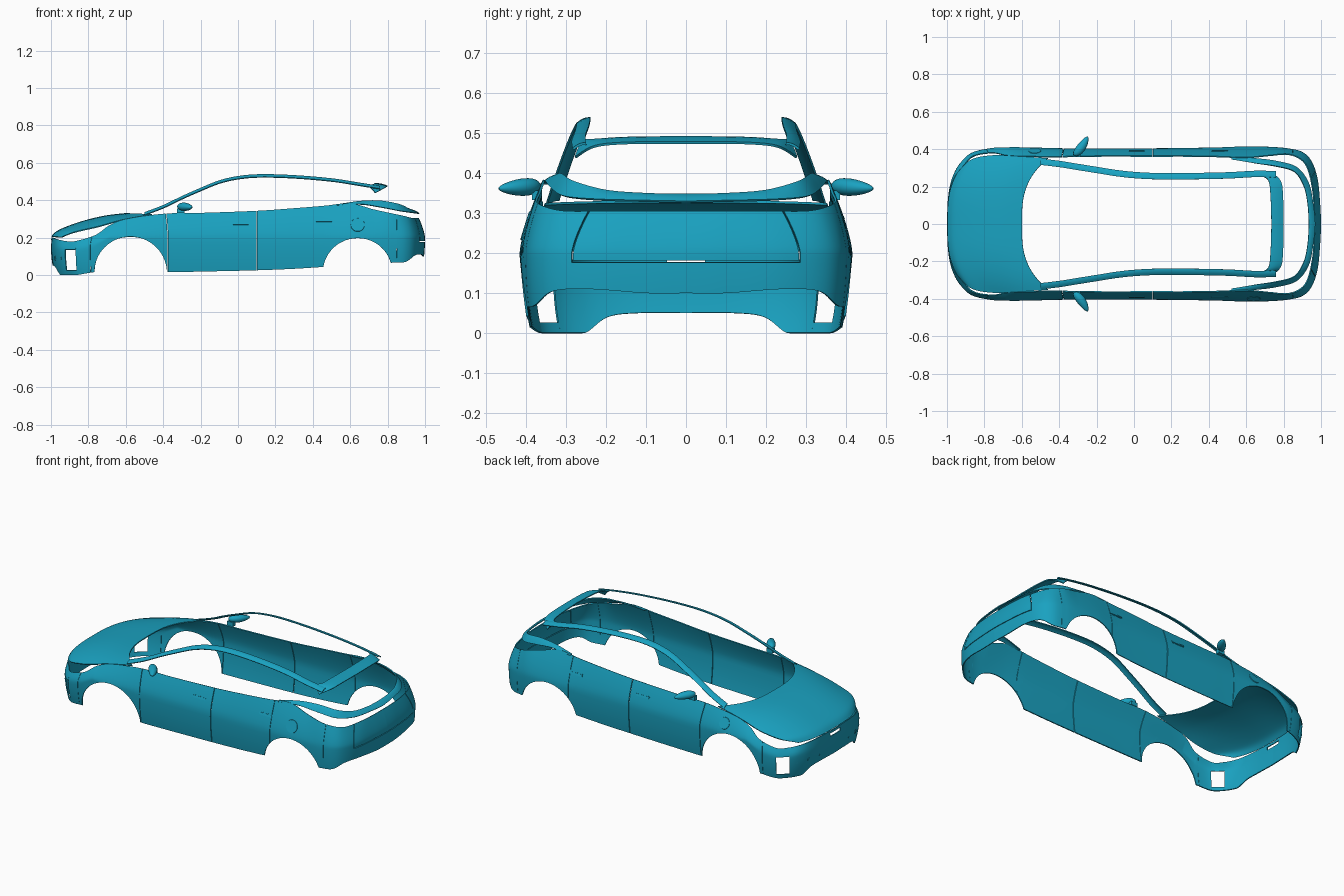
import bpy, bmesh, math
from mathutils import Vector, Matrix

if "Cube" in bpy.data.objects:
    bpy.data.objects.remove(bpy.data.objects["Cube"])

paint = bpy.data.materials.new("teal_paint")
paint.diffuse_color = (0.01, 0.36, 0.53, 1)
paint.use_nodes = True
paint.node_tree.nodes["Principled BSDF"].inputs["Base Color"].default_value = paint.diffuse_color

# Body stations, nose to tail: outer x, y | bottom z | top edge x, y, z
ST = [(-1.0, 0, .05, -.998, 0, .20), (-.996, .12, .05, -.993, .12, .20),
      (-.985, .2, .04, -.98, .2, .195), (-.965, .265, .0, -.955, .26, .188),
      (-.93, .325, .0, -.91, .315, .18), (-.87, .38, .0, -.86, .365, .183),
      (-.77, .405, .015, -.76, .382, .215), (-.68, .41, .015, -.68, .368, .27),
      (-.58, .41, .015, -.58, .363, .303), (-.38, .405, .015, -.39, .362, .328),
      (-.2, .405, .018, -.2, .365, .332), (.1, .405, .025, .1, .365, .343),
      (.3, .407, .033, .3, .365, .357), (.46, .41, .043, .46, .362, .37),
      (.6, .415, .05, .6, .357, .383), (.72, .413, .055, .72, .368, .352),
      (.82, .405, .065, .82, .375, .33), (.90, .385, .07, .89, .35, .315),
      (.95, .335, .105, .93, .30, .305), (.982, .24, .11, .955, .2, .305),
      (.996, .1, .1, .965, .1, .305), (1.0, 0, .1, .967, 0, .305)]
END = len(ST) - 1
ARCHES = [(-.575, .01, .195), (.64, .01, .187)]


def spline(keys, t):
    """Smooth curve through keys, t counts keys."""
    n = len(keys) - 1
    i = max(0, min(n - 1, int(t)))
    f = t - i
    a, b, c, d = (keys[max(0, min(n, i + k))] for k in (-1, 0, 1, 2))
    return [.5 * (2 * q + (r - p) * f + (2 * p - 5 * q + 4 * r - s) * f * f
                  + (3 * q - p - 3 * r + s) * f ** 3) for p, q, r, s in zip(a, b, c, d)]


def t_at(x):
    lo, hi = 0.0, float(END)
    for _ in range(40):
        mid = (lo + hi) / 2
        lo, hi = (mid, hi) if spline(ST, mid)[0] < x else (lo, mid)
    return lo


def surf(t, z):
    """Point on the body side at station t and height z."""
    xo, yo, _, xt, yt, zt = spline(ST, t)
    zm = min(.2, .75 * zt)
    if z > zm:
        q = min(1, (z - zm) / (zt - zm)) ** 1.4
        return Vector((xo + (xt - xo) * q, yo + (yt - yo) * q, z))
    k = ((zm - z) / zm) ** 2
    return Vector((xo * (1 - .02 * k * abs(xo) ** 6), yo * (1 - .045 * k), z))


def z_range(t):
    s = spline(ST, t)
    zb = max(0, s[2])
    for cx, cz, r in ARCHES:
        d = r * r - (s[0] - cx) ** 2
        if d > 0:
            zb = max(zb, cz + math.sqrt(d))
    return zb, s[5]


def add_grid(bm, rows, flip=False):
    vs = [[bm.verts.new(p) for p in row] for row in rows]
    for a, b in zip(vs, vs[1:]):
        for j in range(len(a) - 1):
            f = (a[j], b[j], b[j + 1], a[j + 1])
            bm.faces.new(f[::-1] if flip else f)


def finish(name, bm, mirror=True, thick=.006):
    me = bpy.data.meshes.new(name)
    bm.to_mesh(me)
    bm.free()
    me.materials.append(paint)
    ob = bpy.data.objects.new(name, me)
    bpy.context.collection.objects.link(ob)
    if mirror:
        m = ob.modifiers.new("mirror", 'MIRROR')
        m.use_axis = (False, True, False)
        m.merge_threshold = .0005
    if thick:
        s = ob.modifiers.new("skin", 'SOLIDIFY')
        s.thickness, s.offset = thick, -1
    return ob


def panel(name, *pieces):
    """Body panel from pieces (t start, t end, z low, z high)."""
    bm = bmesh.new()
    for ta, tb, zlo, zhi in pieces:
        n = max(4, math.ceil((tb - ta) * 9))
        ts = [ta + (tb - ta) * i / n for i in range(n + 1)]
        for cx, cz, r in ARCHES:
            at = [t_at(cx - r * math.cos(math.pi * i / 36)) for i in range(37)]
            ts += [t for t in at if ta + .002 < t < tb - .002]
        rows = []
        for t in sorted(ts):
            b, top = z_range(t)
            b, top = max(b, zlo), min(top, zhi)
            rows.append([surf(t, b + (top - b) * j / 14) for j in range(15)])
        add_grid(bm, rows, True)
    return finish(name, bm)


# Body panels with thin shut lines
G = .008
bump, door1, door2, quarter, tail = (t_at(x) for x in (-.79, -.375, .1, .5, .85))
v0, v1, slot, gate = t_at(-.925), t_at(-.868), .45, 18.6
panel("front_bumper", (0, slot, 0, .168), (0, slot, .186, 1), (slot, v0, 0, 1),
      (v0, v1, 0, .025), (v0, v1, .135, 1), (v1, bump - G, 0, 1))
panel("front_fender", (bump + G, door1 - G, 0, 1))
panel("front_door", (door1 + G, door2 - G, 0, 1))
panel("rear_door", (door2 + G, quarter - G, 0, 1))
panel("rear_quarter", (quarter + G, tail - G, 0, 1))
panel("rear_bumper", (tail + G, END, 0, .177), (tail + G, gate - .02, .177, 1))
panel("tailgate", (gate + .02, END, .181, 1))

# Hood: centre x, z | edge x, y, z
HOOD = [(-.998, .207, -.945, .275, .203), (-.96, .24, -.87, .345, .232),
        (-.85, .283, -.75, .368, .26), (-.72, .316, -.62, .362, .295),
        (-.60, .331, -.46, .352, .325)]
bm = bmesh.new()
rows = []
for i in range(33):
    cx, cz, ex, ey, ez = spline(HOOD, i / 8)
    rows.append([(cx + (ex - cx) * u ** 3, ey * u, cz + (ez - cz) * u ** 3)
                 for u in (j / 16 for j in range(17))])
add_grid(bm, rows)
finish("hood", bm)


def strip(name, a, b, crown):
    """Curved band lofted between two edge curves."""
    bm = bmesh.new()
    n = (len(a) - 1) * 8
    rows = []
    for i in range(n + 1):
        p, q = Vector(spline(a, i / 8)), Vector(spline(b, i / 8))
        rows.append([p.lerp(q, k / 6) + Vector((0, 0, crown * math.sin(math.pi * k / 6)))
                     for k in range(7)])
    add_grid(bm, rows)
    return finish(name, bm)


# Roof rails running from windscreen base to tail
RAIL = [(-.5, .350, .322), (-.4, .338, .36), (-.3, .322, .408), (-.2, .306, .452),
        (-.1, .290, .492), (0, .279, .515), (.12, .273, .525), (.3, .273, .520),
        (.5, .277, .503), (.65, .285, .480), (.76, .283, .462)]
strip("roof_rail", [(x, y - .034, z + .014) for x, y, z in RAIL], RAIL, .004)

# Roof rear crossbar with drooping ends
strip("roof_rear_bar",
      [(.80, 0, .478), (.797, .15, .477), (.785, .23, .468), (.735, .278, .44)],
      [(.735, 0, .492), (.73, .15, .49), (.72, .23, .485), (.69, .258, .485)], .003)

# Rear deck around the back window
strip("rear_deck",
      [(.52, .345, .376), (.65, .325, .396), (.76, .31, .398), (.86, .28, .38),
       (.91, .2, .358), (.93, .1, .35), (.935, 0, .348)],
      [(.52, .364, .372), (.65, .352, .38), (.76, .338, .364), (.87, .305, .343),
       (.935, .22, .335), (.96, .1, .332), (.97, 0, .33)], .003)

# Door mirrors: swept pods on a short foot
bm = bmesh.new()
bmesh.ops.create_uvsphere(bm, u_segments=24, v_segments=14, radius=1)
for v in bm.verts:
    x, y, z = v.co
    k = 1 - .3 * y
    v.co = (-.28 + .028 * x * k + .03 * y, .415 + .053 * y, .364 + .021 * z * k - .003 * y)
bmesh.ops.create_cube(bm, size=1, matrix=Matrix.Translation((-.305, .372, .344))
                      @ Matrix.Diagonal((.04, .025, .024, 1)))
finish("door_mirror", bm, thick=0)

# Door handles
for name, x, z in (("front_door_handle", .015, .272), ("rear_door_handle", .46, .288)):
    p = surf(t_at(x), z)
    bm = bmesh.new()
    bmesh.ops.create_cube(bm, size=1)
    bmesh.ops.transform(bm, verts=bm.verts, matrix=Matrix.Translation(p)
                        @ Matrix.Rotation(.35, 4, 'X') @ Matrix.Diagonal((.09, .008, .016, 1)))
    bmesh.ops.bevel(bm, geom=bm.edges[:], offset=.003, segments=2, affect='EDGES')
    finish(name, bm, thick=0)


# Round details lying on the surface: sensors and filler caps
def disc(name, t, z, r, side=1, mirror=False):
    p = surf(t, z)
    n = (surf(t, z + .01) - p).cross(surf(t + .05, z) - p).normalized()
    if n.dot(Vector((p.x * .3, p.y, 0))) < 0:
        n.negate()
    bm = bmesh.new()
    bmesh.ops.create_cone(bm, cap_ends=True, segments=32, radius1=r, radius2=r * .96, depth=.004,
                          matrix=Matrix.Translation(p) @ n.to_track_quat('Z', 'Y').to_matrix().to_4x4())
    if side < 0:
        for v in bm.verts:
            v.co.y *= -1
        bmesh.ops.reverse_faces(bm, faces=bm.faces[:])
    finish(name, bm, mirror, 0)


disc("filler_cap", t_at(.64), .268, .038, -1)
disc("charge_cap", t_at(-.53), .255, .034, 1)
for i, (t, r) in enumerate(((1.2, .006), (2.3, .012), (3.55, .007))):
    disc("bumper_sensor_%d" % (i + 1), t, .09, r, 1, True)

# Apply modifiers and smooth everything except sharp edges
bpy.ops.object.select_all(action='SELECT')
bpy.context.view_layer.objects.active = bpy.context.collection.objects[0]
bpy.ops.object.convert(target='MESH')
bpy.ops.object.shade_smooth_by_angle(angle=math.radians(35))
